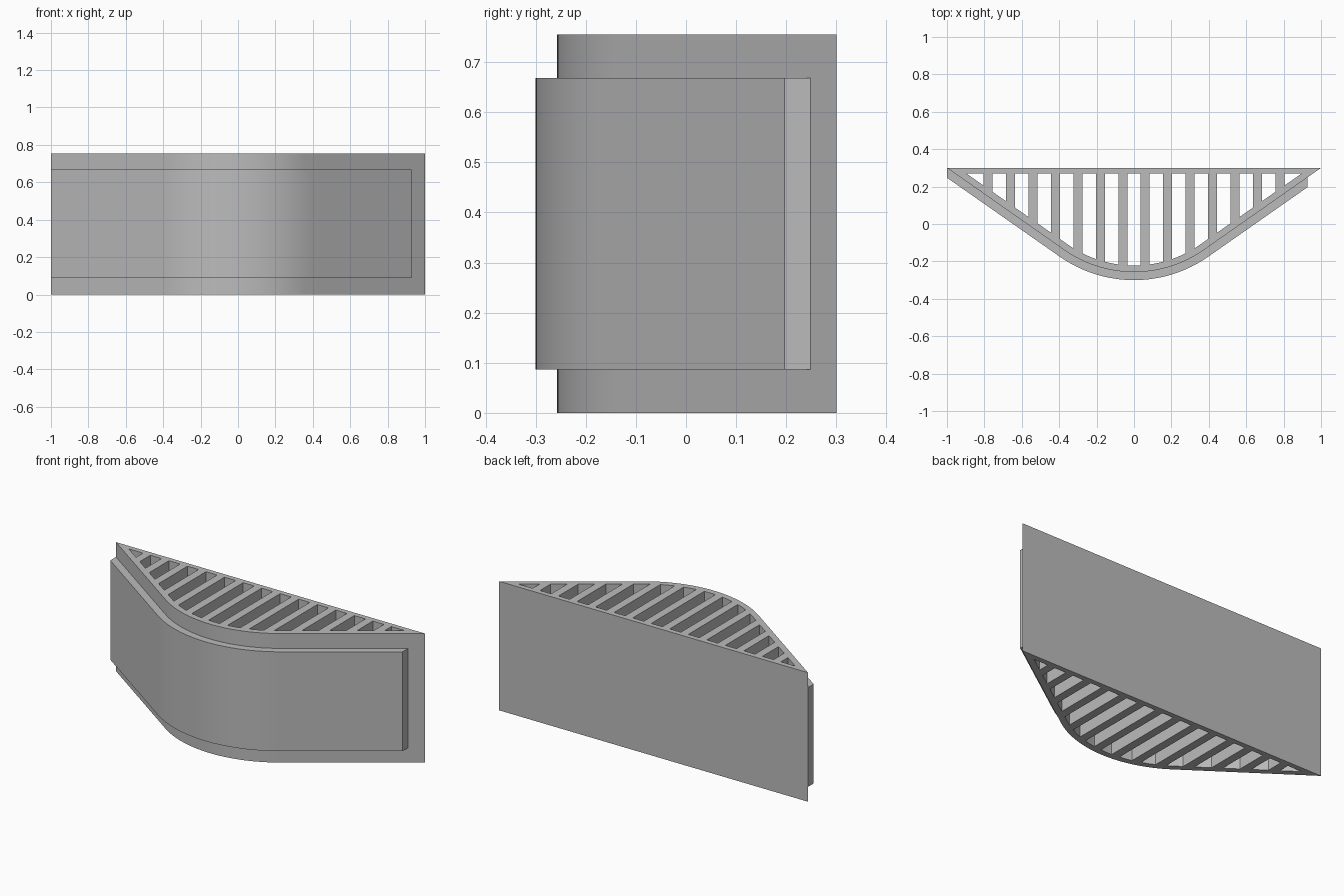
import bpy, bmesh, math

cube = bpy.data.objects.get("Cube")
if cube:
    bpy.data.objects.remove(cube, do_unlink=True)

# Main dimensions
BACK, FRONT = 0.30, -0.257
HEIGHT = 0.755
WALL, BACK_INNER = 0.035, 0.27
PITCH, SLOT = 0.12, 0.072
ANGLE = math.radians(35)
S, C, T = math.sin(ANGLE), math.cos(ANGLE), math.tan(ANGLE)
# Nose arc radius tangent to both straight wings
RADIUS = (S - (BACK - FRONT) * C) / (1 - C)
CENTER = FRONT + RADIUS

grey = bpy.data.materials.new("plain_grey")
grey.use_nodes = True
grey.diffuse_color = (0.5, 0.5, 0.5, 1)
grey.node_tree.nodes["Principled BSDF"].inputs["Base Color"].default_value = (0.5, 0.5, 0.5, 1)


def front_curve(offset, x0, x1, steps=32):
    """Points along the curved front, moved outward by offset."""
    r = RADIUS + offset
    arc = [r * math.sin(ANGLE * (2 * i / steps - 1)) for i in range(steps + 1)]
    xs = [x0] + [x for x in arc if x0 + 0.001 < x < x1 - 0.001] + [x1]
    points = []
    for x in xs:
        if abs(x) < r * S:
            y = CENTER - math.sqrt(r * r - x * x)
        else:
            y = CENTER - r * C + (abs(x) - r * S) * T
        points.append((x, y))
    return points


def prism(name, loops, z0, z1):
    """Extrude an outline, with any further loops as holes."""
    bm = bmesh.new()
    for loop in loops:
        verts = [bm.verts.new((x, y, z0)) for x, y in loop]
        for a, b in zip(verts, verts[1:] + verts[:1]):
            bm.edges.new((a, b))
    bmesh.ops.triangle_fill(bm, use_beauty=True, edges=bm.edges[:], normal=(0, 0, 1))
    new = bmesh.ops.extrude_face_region(bm, geom=bm.faces[:], use_keep_orig=True)["geom"]
    top = [v for v in new if isinstance(v, bmesh.types.BMVert)]
    bmesh.ops.translate(bm, verts=top, vec=(0, 0, z1 - z0))
    bmesh.ops.recalc_face_normals(bm, faces=bm.faces[:])
    mesh = bpy.data.meshes.new(name)
    bm.to_mesh(mesh)
    bm.free()
    mesh.materials.append(grey)
    obj = bpy.data.objects.new(name, mesh)
    bpy.context.collection.objects.link(obj)
    bpy.ops.object.select_all(action='DESELECT')
    obj.select_set(True)
    bpy.context.view_layer.objects.active = obj
    bpy.ops.object.shade_smooth_by_angle(angle=math.radians(25))
    return obj


# Ribbed body: slots run right through, the outermost ones end in a point
r_in = RADIUS - WALL
tip = r_in * S + (BACK_INNER - CENTER + r_in * C) / T
loops = [front_curve(0, -1, 1)]
for i in range(-7, 8):
    x0 = max(i * PITCH - SLOT / 2, -tip)
    x1 = min(i * PITCH + SLOT / 2, tip)
    if abs(i) == 7:
        x0, x1 = (x0, tip) if i > 0 else (-tip, x1)
    slot = front_curve(-WALL, x0, x1)
    if x1 < tip:
        slot.append((x1, BACK_INNER))
    if x0 > -tip:
        slot.append((x0, BACK_INNER))
    loops.append(slot)
prism("ribbed_body", loops, 0, HEIGHT)

# Raised front panel wrapped around the nose, shorter at one end
outer = front_curve(0.043, -1, 0.927)
inner = front_curve(0, -1, 0.927)
prism("front_panel", [outer + inner[::-1]], 0.087, 0.668)
